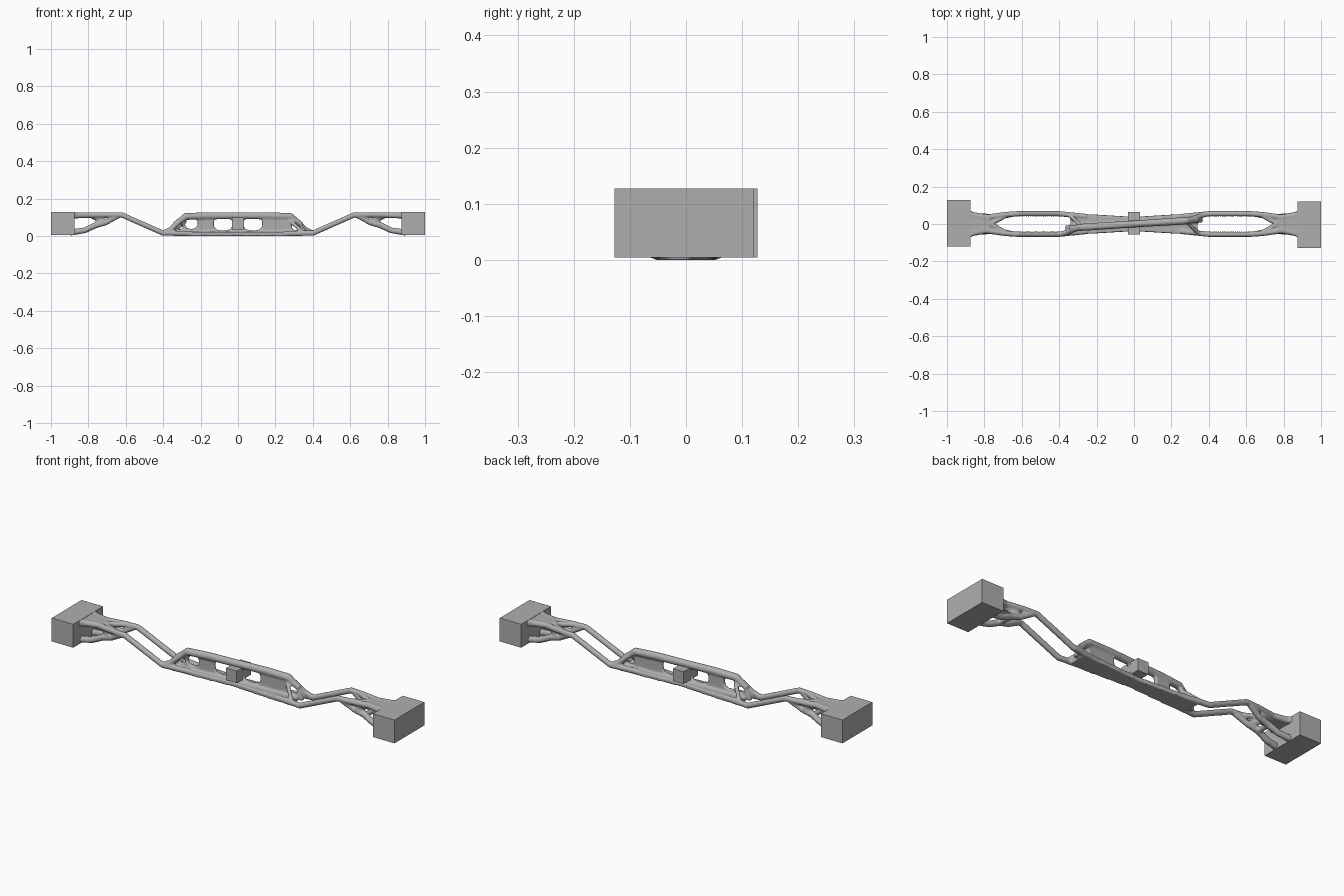
import bpy, math

cube = bpy.data.objects.get("Cube")
if cube:
    bpy.data.objects.remove(cube, do_unlink=True)

grey = bpy.data.materials.new("cast grey")
grey.use_nodes = True
grey.diffuse_color = (0.43, 0.43, 0.43, 1)
grey.node_tree.nodes["Principled BSDF"].inputs["Base Color"].default_value = grey.diffuse_color

parts = []


def add_curve(name, dims):
    cu = bpy.data.curves.new(name, "CURVE")
    cu.dimensions = dims
    ob = bpy.data.objects.new(name, cu)
    bpy.context.collection.objects.link(ob)
    parts.append(ob)
    return ob, cu


def tube(name, pts):
    """Round bar through points (x, y, z, radius)."""
    ob, cu = add_curve(name, "3D")
    cu.bevel_depth, cu.bevel_resolution, cu.use_fill_caps = 1, 3, True
    sp = cu.splines.new("POLY")
    sp.points.add(len(pts) - 1)
    for p, (x, y, z, r) in zip(sp.points, pts):
        p.co, p.radius = (x, y, z, 1), r


def plate(name, loops, half):
    """Filled outline with holes, extruded both ways."""
    ob, cu = add_curve(name, "2D")
    cu.fill_mode, cu.extrude = "BOTH", half
    for pts in loops:
        sp = cu.splines.new("POLY")
        sp.points.add(len(pts) - 1)
        for p, (x, y) in zip(sp.points, pts):
            p.co = (x, y, 0, 1)
        sp.use_cyclic_u = True
    return ob


def oval(cx, cz, rx, rz, n=20, e=0.75):
    """Rounded-rectangle hole outline."""
    out = []
    for i in range(n):
        c, s = math.cos(math.tau * i / n), math.sin(math.tau * i / n)
        out.append((cx + rx * math.copysign(abs(c) ** e, c),
                    cz + rz * math.copysign(abs(s) ** e, s)))
    return out


def both_sides(half_outline):
    """Close an outline symmetric about y = 0."""
    return half_outline + [(x, -y) for x, y in reversed(half_outline)]


# Central upright web with openings
edge = [(0.37, 0.005), (0.36, 0.03), (0.33, 0.075), (0.28, 0.115), (0.22, 0.122), (0.1, 0.119)]
web_outline = edge + [(-x, z) for x, z in reversed(edge)]
holes = [oval(s * 0.08, 0.067, 0.05, 0.038) for s in (-1, 1)]
holes += [oval(0.313, 0.052, 0.024, 0.021), oval(-0.25, 0.07, 0.034, 0.032),
          oval(-0.315, 0.052, 0.02, 0.016)]
web = plate("web", [web_outline] + holes, 0.01)
web.rotation_euler = (math.pi / 2, 0, 0.05)

# Flat bottom flange
flange = plate("bottom_flange", [both_sides([
    (-0.34, 0.055), (-0.2, 0.05), (0, 0.038), (0.2, 0.05), (0.34, 0.055)])], 0.011)
flange.location.z = 0.011

# Rounded top chord
tube("top_chord", [(-0.34, -0.025, 0.06, 0.014), (-0.28, -0.018, 0.104, 0.02),
                   (-0.16, -0.01, 0.108, 0.02), (0, 0, 0.108, 0.019),
                   (0.16, 0.01, 0.108, 0.02), (0.28, 0.018, 0.104, 0.02),
                   (0.34, 0.025, 0.06, 0.014)])

# Each end is the other turned half way round
for k in (1, -1):
    def bar(name, pts):
        tube(name, [(k * x, k * y, z, r) for x, y, z, r in pts])

    for s in (1, -1):
        bar("rail", [(0.25, s * 0.04, 0.014, 0.014), (0.4, s * 0.055, 0.015, 0.015),
                     (0.62, s * 0.055, 0.112, 0.015), (0.69, s * 0.05, 0.113, 0.015),
                     (0.79, s * 0.035, 0.112, 0.016), (0.9, s * 0.055, 0.11, 0.018)])
        bar("lower_arm", [(0.9, s * 0.05, 0.018, 0.018), (0.82, s * 0.042, 0.03, 0.016),
                          (0.76, s * 0.036, 0.058, 0.017), (0.71, s * 0.04, 0.07, 0.015),
                          (0.64, s * 0.053, 0.108, 0.014)])
        bar("end_strut", [(0.7, s * 0.045, 0.068, 0.013), (0.78, s * 0.02, 0.108, 0.016)])
        bar("neck_strut", [(0.67, s * 0.052, 0.113, 0.012), (0.77, 0, 0.112, 0.014)])
    bar("lower_tie", [(0.765, -0.036, 0.055, 0.014), (0.765, 0.036, 0.055, 0.014)])
    # Chord runs into one rail, a thin strut reaches the other
    bar("chord_tail", [(0.3, 0.022, 0.09, 0.016), (0.36, 0.045, 0.035, 0.014),
                       (0.4, 0.055, 0.016, 0.014)])
    bar("side_strut", [(0.28, 0.01, 0.08, 0.01), (0.35, -0.052, 0.018, 0.011)])
    neck = plate("neck", [both_sides([(k * x, y) for x, y in (
        (0.77, 0.03), (0.81, 0.046), (0.85, 0.055), (0.88, 0.075), (0.9, 0.08))])], 0.014)
    neck.location.z = 0.111

# Fuse the pieces into one smooth casting
bpy.ops.object.select_all(action="DESELECT")
for ob in parts:
    ob.select_set(True)
bpy.context.view_layer.objects.active = parts[0]
bpy.ops.object.convert(target="MESH")
bpy.ops.object.join()
truss = bpy.context.view_layer.objects.active
truss.name = "truss_body"
bpy.ops.object.transform_apply(location=True, rotation=True, scale=True)
truss.data.materials.clear()
truss.data.materials.append(grey)
rm = truss.modifiers.new("fuse", "REMESH")
rm.mode, rm.voxel_size, rm.use_smooth_shade = "VOXEL", 0.005, True
sm = truss.modifiers.new("soften", "SMOOTH")
sm.factor, sm.iterations = 0.5, 5


def block(name, x0, x1, y0, y1, z0, z1):
    bpy.ops.mesh.primitive_cube_add(size=1, location=((x0 + x1) / 2, (y0 + y1) / 2, (z0 + z1) / 2))
    ob = bpy.context.object
    ob.name = name
    ob.scale = (x1 - x0, y1 - y0, z1 - z0)
    ob.data.materials.append(grey)


# Mounting blocks
block("right_end_block", -1, -0.875, -0.121, 0.127, 0.004, 0.127)
block("left_end_block", 0.875, 1, -0.127, 0.121, 0.004, 0.127)
block("centre_block", -0.031, 0.031, -0.055, 0.064, 0.034, 0.098)
